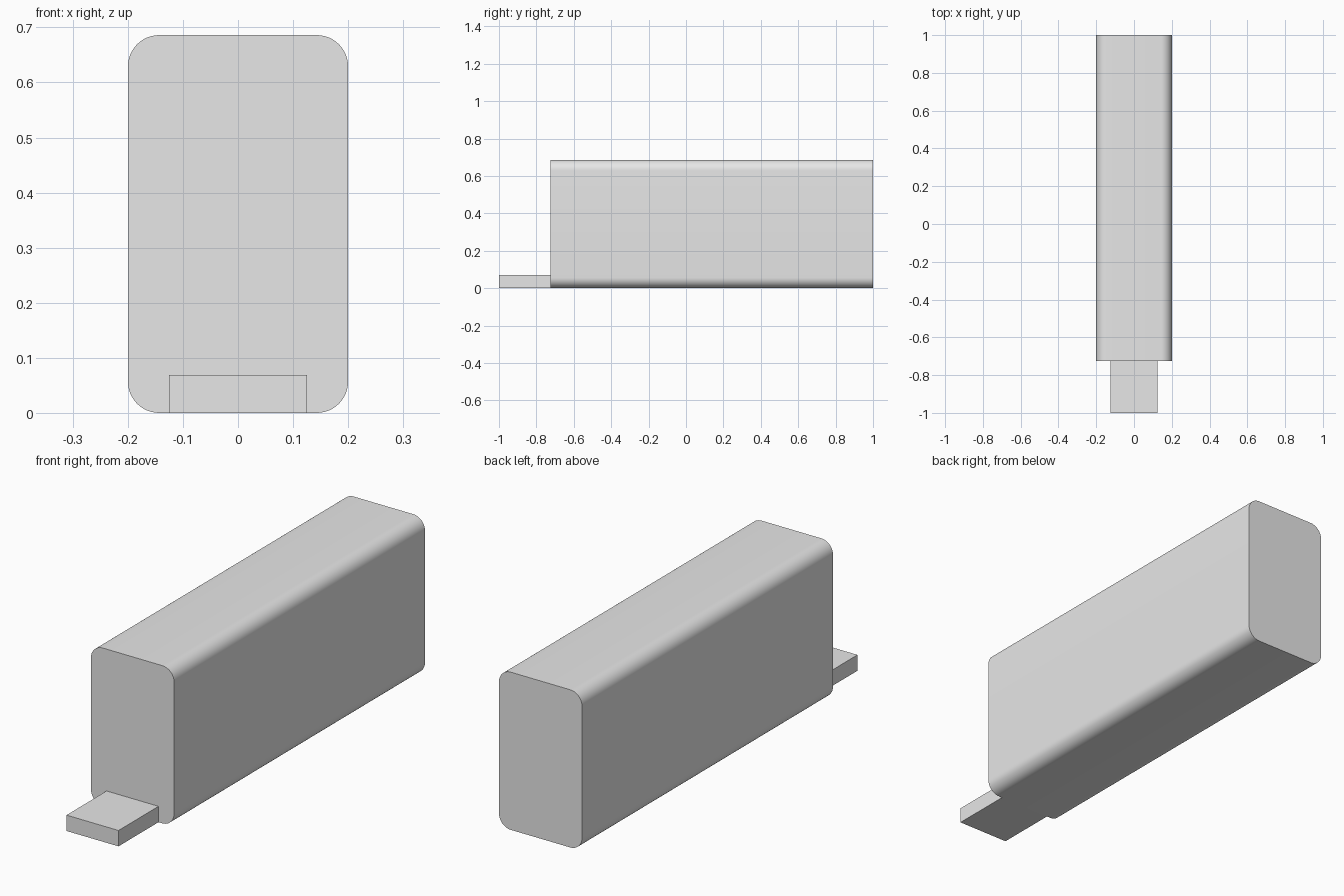
import bpy, bmesh

old = bpy.data.objects.get("Cube")
if old:
    bpy.data.objects.remove(old, do_unlink=True)

grey = bpy.data.materials.new("light_grey")
grey.use_nodes = True
colour = (0.8, 0.8, 0.8, 1)
grey.diffuse_color = colour
grey.node_tree.nodes["Principled BSDF"].inputs["Base Color"].default_value = colour


def box(name, width, y0, y1, height, radius=0):
    """Box standing on the ground, with optional rounding of its lengthwise edges."""
    bm = bmesh.new()
    bmesh.ops.create_cube(bm, size=1)
    for v in bm.verts:
        v.co.x *= width
        v.co.y = y0 if v.co.y < 0 else y1
        v.co.z = 0 if v.co.z < 0 else height
    if radius:
        long_edges = [e for e in bm.edges
                      if abs(e.verts[0].co.y - e.verts[1].co.y) > 0.01]
        bmesh.ops.bevel(bm, geom=long_edges, offset=radius, segments=12,
                        profile=0.5, affect='EDGES')
    mesh = bpy.data.meshes.new(name)
    bm.to_mesh(mesh)
    bm.free()
    mesh.materials.append(grey)
    obj = bpy.data.objects.new(name, mesh)
    bpy.context.collection.objects.link(obj)
    return obj


# Long rounded housing, smooth along its length
body = box("body", 0.4, -0.725, 1, 0.686, 0.057)
bpy.ops.object.select_all(action='DESELECT')
body.select_set(True)
bpy.context.view_layer.objects.active = body
bpy.ops.object.shade_smooth_by_angle(angle=0.6)

# Flat tongue sticking out at the front
box("front_tab", 0.25, -1, -0.725, 0.069)
